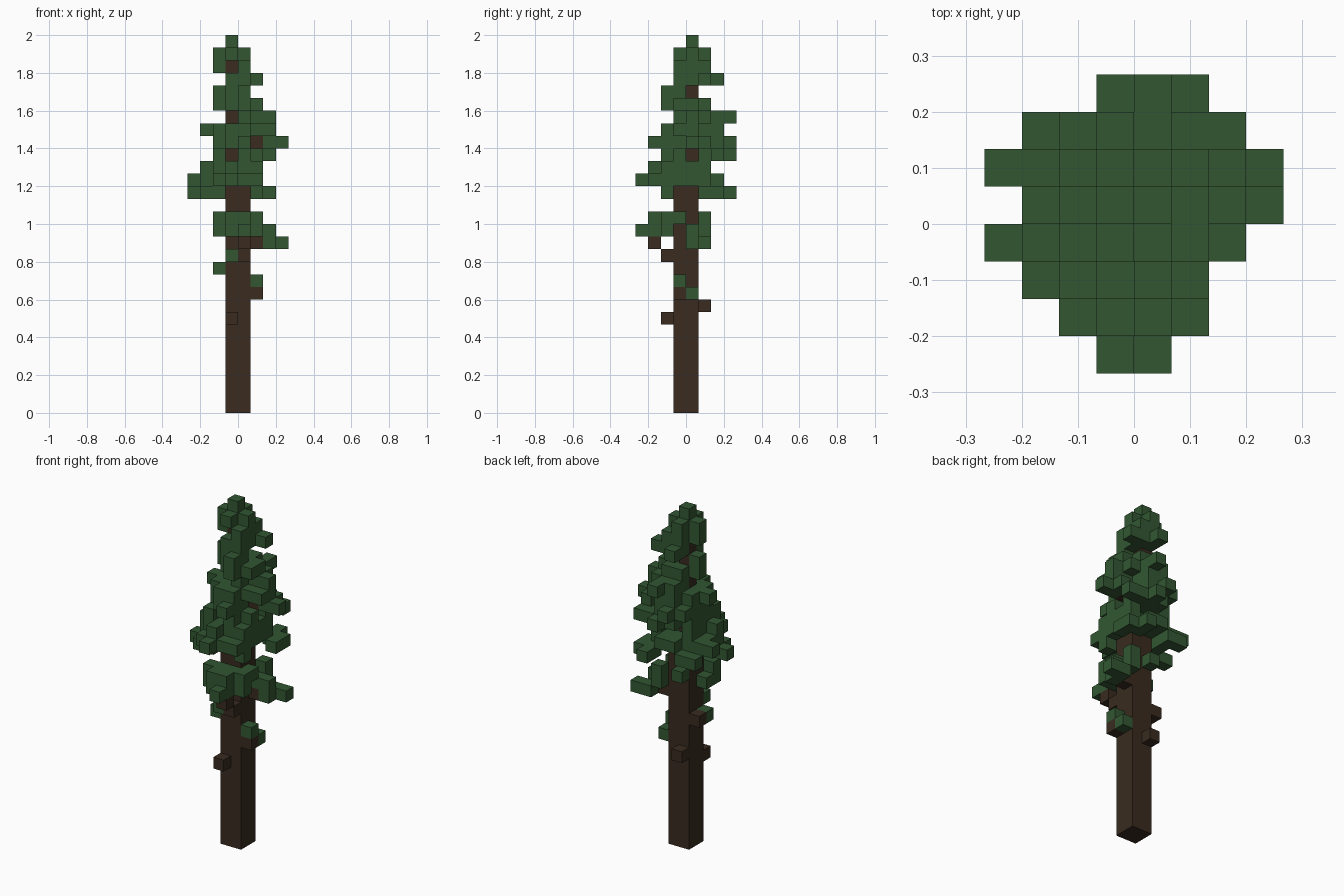
import bpy
import bmesh
from mathutils import Vector

cube = bpy.data.objects.get("Cube")
if cube:
    bpy.data.objects.remove(cube, do_unlink=True)

LAYERS = 30
UNIT = 2 / LAYERS


def make_material(name, colour):
    mat = bpy.data.materials.new(name)
    mat.use_nodes = True
    mat.diffuse_color = (*colour, 1)
    mat.node_tree.nodes["Principled BSDF"].inputs["Base Color"].default_value = (*colour, 1)
    return mat


bark = make_material("dark bark", (0.041, 0.024, 0.014))
needles = make_material("dark green needles", (0.032, 0.094, 0.032))


def fill(layer, x0, x1, y0, y1):
    """Grid cells of a one-layer block, both ends included."""
    return {(x, y, layer) for x in range(x0, x1 + 1) for y in range(y0, y1 + 1)}


def fill_all(blocks):
    return set().union(*(fill(*block) for block in blocks))


# Trunk: thick below, a single column inside the crown
trunk = set()
for layer in range(LAYERS - 2):
    trunk |= fill(layer, -1, 0, -1, 0) if layer < 18 else fill(layer, -1, -1, 0, 0)

# Bare twigs: layer, x from and to, y from and to
twigs = fill_all([
    (7, -1, -1, -2, -2), (8, -1, -1, 1, 1), (9, 1, 1, -1, -1),
    (11, -2, -2, 0, 0), (12, 0, 0, -2, -2), (13, 0, 0, -3, -3),
    (13, 1, 1, 0, 0), (21, 1, 1, 0, 0),
])

# Sparse lower boughs
lower = fill_all([
    (9, 1, 1, 0, 0), (10, 1, 1, -1, -1), (11, -2, -2, -1, -1), (12, -1, -1, -2, -2),
    (13, 2, 2, 0, 1), (13, 3, 3, 1, 1),
    (14, -2, 1, -2, -2), (14, 0, 0, -4, -3), (14, -1, -1, -3, -3),
    (14, -2, -2, -1, -1), (14, 1, 1, 0, 1), (14, 2, 2, 0, 0),
    (15, -2, 1, -2, -2), (15, -1, 0, -3, -3), (15, 1, 1, -1, -1),
    (15, -1, -1, 1, 1), (15, 1, 1, 1, 1),
])

# Broad middle of the crown
middle = fill_all([
    (17, -4, -2, -1, -1), (17, -3, -2, -2, -2), (17, 1, 1, -2, -2),
    (17, -2, -2, 0, 2), (17, -3, -3, 2, 2), (17, 1, 1, 2, 3), (17, 2, 2, 1, 2),
    (18, -4, -3, 1, 1), (18, -3, 1, -1, 1), (18, -2, 1, -3, -2),
    (18, -1, -1, -4, -4), (18, -1, 0, 2, 2),
    (19, -3, -3, -1, -1), (19, -2, 1, -2, 0), (19, -1, -1, -3, -3),
    (19, -2, -2, 1, 1), (19, 1, 1, 1, 1),
    (20, -2, -2, -2, 1), (20, 0, 0, -2, -1), (20, 1, 1, -1, -1),
    (20, -1, 1, 1, 2), (20, 0, 0, 3, 3), (20, 2, 2, 2, 2),
])

# Narrow top of the crown
upper = fill_all([
    (21, -1, 0, -2, 2), (21, -2, -2, -1, 2), (21, 0, 0, -3, -3), (21, -1, -1, 3, 3),
    (21, 2, 3, 0, 0), (21, 2, 2, 1, 1),
    (22, -3, -3, 0, 0), (22, -2, -2, -1, 1), (22, -1, 0, -2, 2), (22, 1, 2, -1, 0),
    (23, 0, 0, -1, 3), (23, 1, 1, 0, 1), (23, 2, 2, 0, 0), (23, -1, -1, 1, 2),
    (24, -2, -2, 0, 0), (24, -1, 0, -1, 1), (24, 0, 0, -2, -2), (24, 1, 1, -1, 0),
    (25, 0, 0, -2, -1), (25, -1, -1, -1, -1), (25, -2, -2, 0, 0),
    (26, -1, 0, -1, 1), (26, -1, -1, 2, 2), (26, 1, 1, 1, 1),
    (27, -2, -2, 0, 0), (27, 0, 0, -1, 1), (27, -1, -1, 1, 1),
    (28, -2, 0, 0, 0), (28, -1, -1, -1, 1), (29, -1, -1, 0, 0),
])

wood = trunk | twigs
parts = [
    ("trunk", trunk, bark),
    ("bare_twigs", twigs - trunk, bark),
    ("lower_boughs", lower - wood, needles),
    ("middle_crown", middle - wood, needles),
    ("upper_crown", upper - wood, needles),
]
occupied = set().union(*(cells for _, cells, _ in parts))


def build_part(name, cells, mat):
    """Outer skin of the blocks; faces against a neighbour are left out."""
    bm = bmesh.new()
    for cell in sorted(cells):
        centre = Vector(cell) + Vector((0.5, 0.5, 0.5))
        for axis in range(3):
            for sign in (-1, 1):
                normal, u = Vector((0, 0, 0)), Vector((0, 0, 0))
                normal[axis] = sign
                u[(axis + 1) % 3] = 1
                neighbour = tuple(int(c + n) for c, n in zip(cell, normal))
                if neighbour in occupied:
                    continue
                v = normal.cross(u)
                middle_point = centre + normal / 2
                corners = [middle_point + (a * u + b * v) / 2
                           for a, b in ((-1, -1), (1, -1), (1, 1), (-1, 1))]
                bm.faces.new([bm.verts.new(c * UNIT) for c in corners])
    bmesh.ops.remove_doubles(bm, verts=bm.verts, dist=UNIT / 100)
    bmesh.ops.dissolve_limit(bm, angle_limit=0.01, verts=bm.verts, edges=bm.edges)
    mesh = bpy.data.meshes.new(name)
    bm.to_mesh(mesh)
    bm.free()
    mesh.materials.append(mat)
    obj = bpy.data.objects.new(name, mesh)
    bpy.context.collection.objects.link(obj)


for part in parts:
    build_part(*part)
